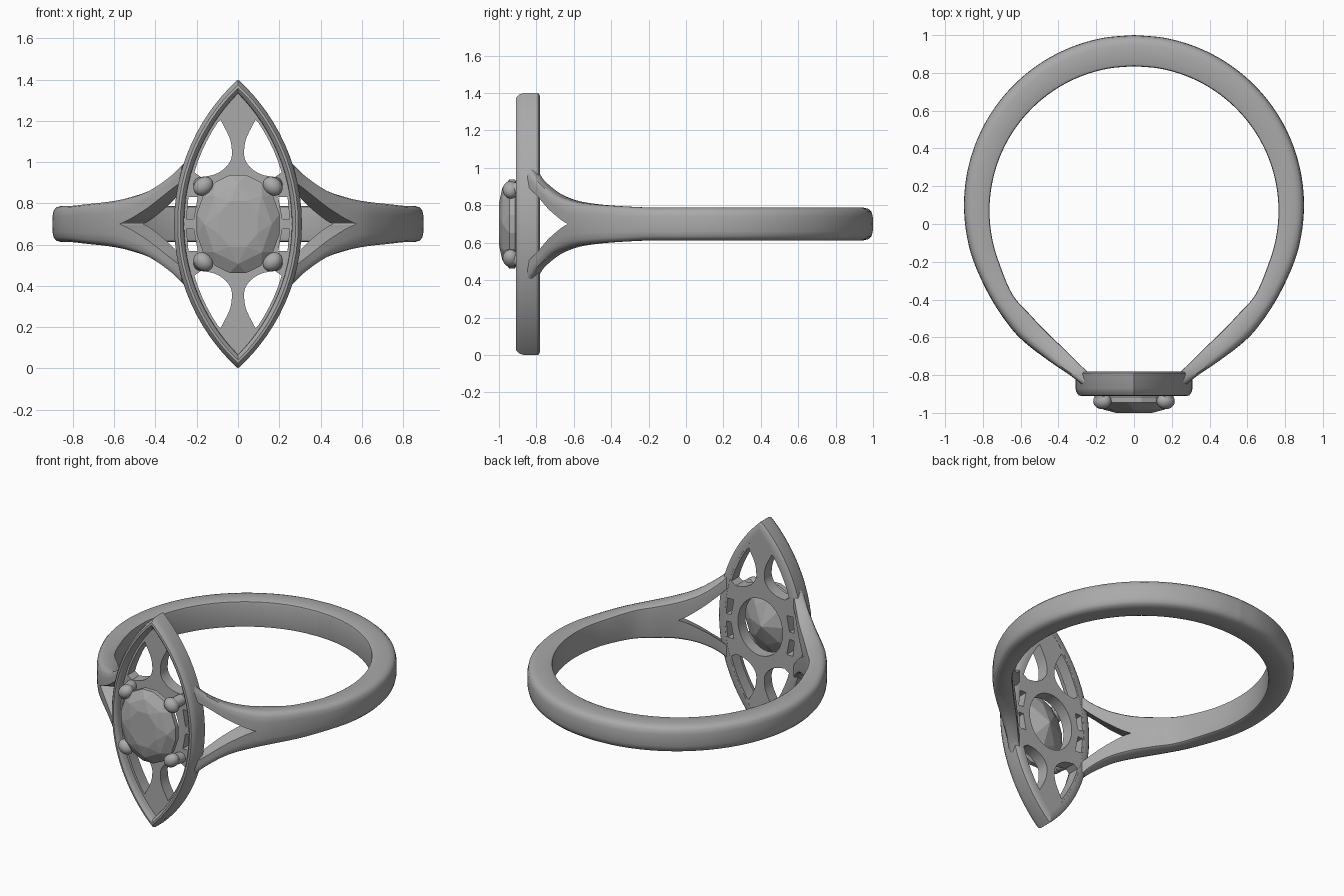
import bpy, bmesh, math
from mathutils import Vector

if "Cube" in bpy.data.objects:
    bpy.data.objects.remove(bpy.data.objects["Cube"])

metal = bpy.data.materials.new("grey metal")
metal.use_nodes = True
GREY = (0.4, 0.4, 0.4, 1)
metal.diffuse_color = GREY
metal.node_tree.nodes["Principled BSDF"].inputs["Base Color"].default_value = GREY

MID = 0.7            # height of the ring's middle plane
HEAD_W, HEAD_H = 0.31, 0.7
ARC_R = (HEAD_H ** 2 + HEAD_W ** 2) / (2 * HEAD_W)


def finish(obj, smooth=None):
    obj.data.materials.clear()
    obj.data.materials.append(metal)
    if smooth:
        bpy.ops.object.select_all(action='DESELECT')
        obj.select_set(True)
        bpy.context.view_layer.objects.active = obj
        bpy.ops.object.shade_smooth_by_angle(angle=math.radians(smooth))
    return obj


def mesh_object(name, bm, smooth=None):
    bmesh.ops.recalc_face_normals(bm, faces=bm.faces)
    me = bpy.data.meshes.new(name)
    bm.to_mesh(me)
    bm.free()
    obj = bpy.data.objects.new(name, me)
    bpy.context.collection.objects.link(obj)
    return finish(obj, smooth)


def half_width(d, z):
    return math.sqrt((ARC_R - d) ** 2 - z * z) - (ARC_R - HEAD_W)


def marquise(d, n=32):
    """Pointed oval outline, moved inward by d."""
    tip = math.sqrt((ARC_R - d) ** 2 - (ARC_R - HEAD_W) ** 2)
    zs = [tip * math.cos(math.pi * i / n) for i in range(n + 1)]
    right = [(max(half_width(d, z), 0), z) for z in zs]
    return right + [(-x, z) for x, z in right[-2:0:-1]]


def oval(a, b, n, turn=0.0):
    return [(a * math.cos(2 * math.pi * (i + turn) / n),
             b * math.sin(2 * math.pi * (i + turn) / n)) for i in range(n)]


def spline(rows, steps=6):
    """Catmull-Rom interpolation of rows of values."""
    rows = [Vector(r) for r in rows]
    out = []
    for i in range(len(rows) - 1):
        a, b = rows[max(i - 1, 0)], rows[i]
        c, e = rows[i + 1], rows[min(i + 2, len(rows) - 1)]
        for k in range(steps):
            t = k / steps
            out.append(0.5 * (2 * b + (c - a) * t + (2 * a - 5 * b + 4 * c - e) * t * t
                              + (3 * b - a - 3 * c + e) * t ** 3))
    return out + [rows[-1]]


# Band: stations are outer x, y, inner x, y, half height, half split
stations = []
for deg in range(90, -21, -10):
    c, s = math.cos(math.radians(deg)), math.sin(math.radians(deg))
    stations.append((0.9 * c, 0.1 + 0.9 * s, 0.765 * c, 0.07 + 0.765 * s, 0.088, 0))
stations += [
    (0.76, -0.39, 0.645, -0.37, 0.097, 0),
    (0.66, -0.54, 0.55, -0.48, 0.108, 0),
    (0.575, -0.63, 0.46, -0.575, 0.125, 0),
    (0.45, -0.725, 0.36, -0.67, 0.165, 0.07),
    (0.34, -0.80, 0.275, -0.755, 0.235, 0.155),
    (0.275, -0.85, 0.235, -0.79, 0.295, 0.205),
]
# Section: fraction from inside to outside, fraction from split to edge
section = [(1, 0), (0.99, 0.45), (0.95, 0.75), (0.85, 0.92), (0.68, 1),
           (0.1, 1), (0.02, 0.94), (0, 0.8), (0, 0)]
bm = bmesh.new()
path = spline(stations)
rings = []
for ox, oy, ix, iy, high, gap in path:
    gap = gap if gap > 0.002 else 0
    rings.append([bm.verts.new((ix + (ox - ix) * u, iy + (oy - iy) * u,
                                gap + (high - gap) * v)) for u, v in section])
last = len(section) - 1
for i in range(len(rings) - 1):
    a, b = rings[i], rings[i + 1]
    for j in range(last):
        bm.faces.new((a[j], a[j + 1], b[j + 1], b[j]))
    if path[i + 1][5] > 0.002:
        bm.faces.new((a[last], a[0], b[0], b[last]))
bm.faces.new(rings[-1])
band = mesh_object("split_band", bm, 40)
band.location.z = MID
mirror = band.modifiers.new("Mirror", 'MIRROR')
mirror.use_axis = (True, False, True)
mirror.merge_threshold = 0.0005

# Raised rim of the head
profile = [(0.012, -0.78), (0, -0.79), (0, -0.87), (0.006, -0.892), (0.018, -0.908),
           (0.03, -0.91), (0.042, -0.9), (0.048, -0.885), (0.05, -0.78)]
bm = bmesh.new()
loops = [[bm.verts.new((x, y, z + MID)) for x, z in marquise(d)] for d, y in profile]
for k, a in enumerate(loops):
    b = loops[(k + 1) % len(loops)]
    for i in range(len(a)):
        j = (i + 1) % len(a)
        bm.faces.new((a[i], a[j], b[j], b[i]))
mesh_object("head_rim", bm, 40)

# Pierced gallery plate behind the stone
edge = [(half_width(0.062, z), z) for z in (0.49, 0.45, 0.4, 0.35, 0.3, 0.25)]
strut = spline([(0.18, 0.228), (0.12, 0.238), (0.07, 0.265), (0.035, 0.31),
                (0.03, 0.36), (0.042, 0.42), (0.085, 0.505)], 4)
window = edge + [tuple(p) for p in strut]
slot = [(0.215, 0.025), (0.25, 0.025), (0.24, 0.13), (0.195, 0.13)]
outlines = [marquise(0.03), oval(0.165, 0.19, 32)]
for sx in (1, -1):
    for sz in (1, -1):
        outlines += [[(x * sx, z * sz) for x, z in shape] for shape in (window, slot)]
curve = bpy.data.curves.new("gallery_plate", 'CURVE')
curve.dimensions = '2D'
curve.fill_mode = 'BOTH'
curve.extrude = 0.039
for shape in outlines:
    sp = curve.splines.new('POLY')
    sp.points.add(len(shape) - 1)
    for p, (x, z) in zip(sp.points, shape):
        p.co = (x, z, 0, 1)
    sp.use_cyclic_u = True
plate = bpy.data.objects.new("gallery_plate", curve)
bpy.context.collection.objects.link(plate)
plate.rotation_euler.x = math.pi / 2
plate.location = (0, -0.82, MID)
bpy.ops.object.select_all(action='DESELECT')
plate.select_set(True)
bpy.context.view_layer.objects.active = plate
bpy.ops.object.convert(target='MESH')
finish(bpy.context.object, 30)

# Faceted oval stone: table, crown, girdle, pavilion and point
bm = bmesh.new()
tiers = [(0.5, 8, 0.5, -1.0), (0.8, 8, 0, -0.982), (1, 16, 0.5, -0.945),
         (1, 16, 0.5, -0.915), (0.6, 8, 0, -0.85), (0.01, 4, 0, -0.79)]
for size, n, turn, y in tiers:
    for x, z in oval(0.205 * size, 0.242 * size, n, turn):
        bm.verts.new((x, y, z + MID))
bmesh.ops.convex_hull(bm, input=bm.verts)
mesh_object("stone", bm)

# Claws: tapered legs with rounded tips
for sx, side in ((1, "left"), (-1, "right")):
    for sz, level in ((1, "upper"), (-1, "lower")):
        foot = Vector((0.185 * sx, -0.83, MID + 0.195 * sz))
        tip = Vector((0.168 * sx, -0.938, MID + 0.183 * sz))
        lean = (tip - foot).to_track_quat('Z', 'Y')
        bpy.ops.mesh.primitive_cone_add(vertices=16, radius1=0.034, radius2=0.038,
                                        depth=(tip - foot).length, location=(foot + tip) / 2,
                                        rotation=lean.to_euler())
        bpy.context.object.name = f"{level}_{side}_claw_leg"
        finish(bpy.context.object, 40)
        bpy.ops.mesh.primitive_uv_sphere_add(segments=20, ring_count=12, radius=0.045,
                                             location=tip, rotation=(0, sx * sz * 0.7, 0))
        bpy.context.object.name = f"{level}_{side}_claw_tip"
        bpy.context.object.scale = (1.15, 0.95, 0.95)
        finish(bpy.context.object, 60)
